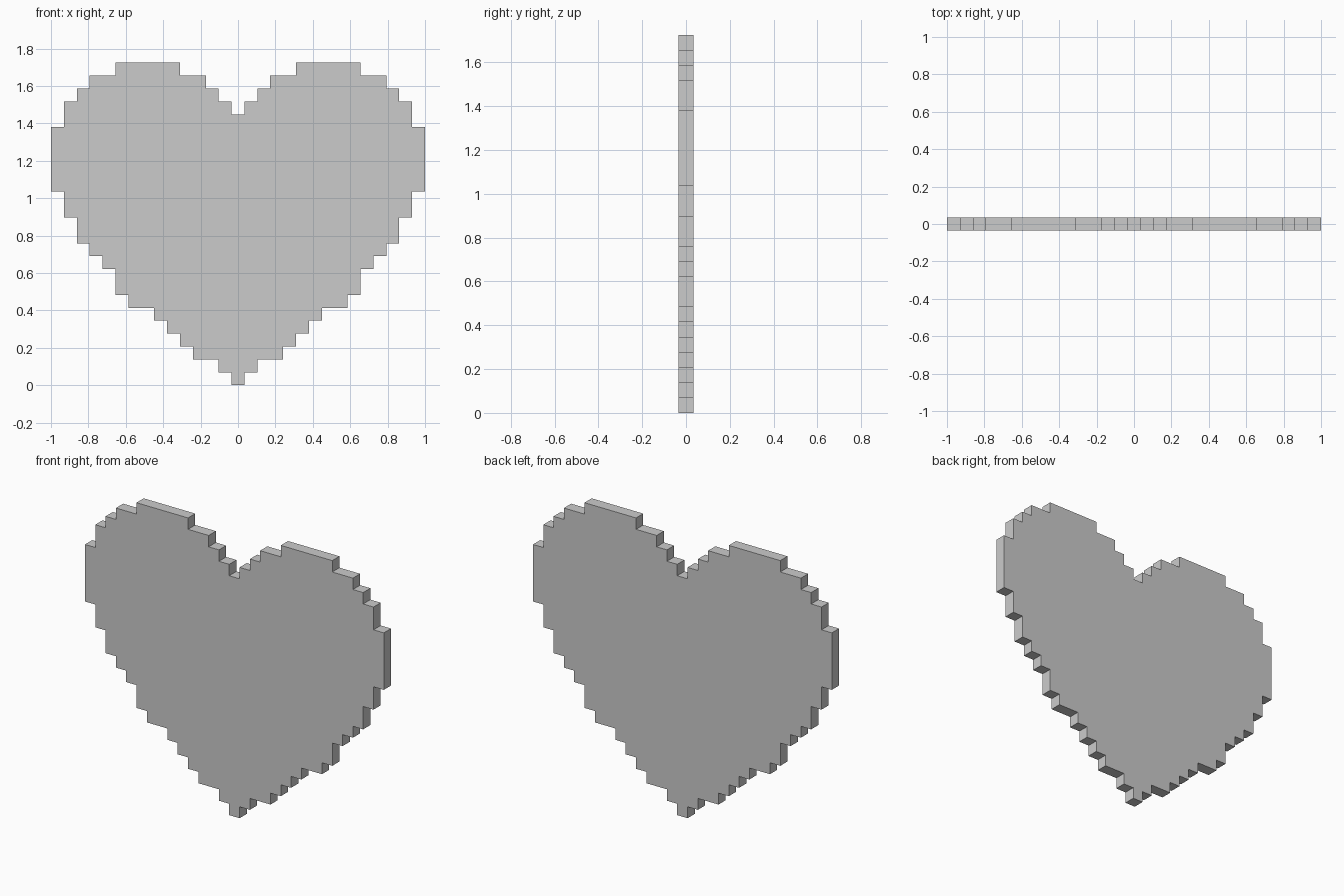
import bpy, bmesh

if "Cube" in bpy.data.objects:
    bpy.data.objects.remove(bpy.data.objects["Cube"])

CELL = 2 / 29  # one pixel; the heart is 29 wide and 25 tall

# Right half outline as stair steps: (half-width in pixels, top row of the step)
outer = [(0.5, 1), (1.5, 2), (3.5, 3), (4.5, 4), (5.5, 5), (6.5, 6), (8.5, 7),
         (9.5, 9), (10.5, 10), (11.5, 11), (12.5, 13), (13.5, 15), (14.5, 20),
         (13.5, 22), (12.5, 23), (11.5, 24), (9.5, 25)]
# Notch between the lobes, going down: (inner edge, bottom row of the step)
notch = [(4.5, 24), (2.5, 23), (1.5, 22), (0.5, 21)]


def staircase(steps, row):
    """Each step runs sideways to x, then vertically to the next row."""
    points = []
    for x, next_row in steps:
        points += [(x, row), (x, next_row)]
        row = next_row
    return points


# Mirror the right half to close the outline
right = staircase(outer, 0) + staircase(notch, 25)
outline = right + [(-x, z) for x, z in reversed(right)]

# Pixel heart plate, one pixel thick
bm = bmesh.new()
front = bm.faces.new([bm.verts.new((x * CELL, -CELL / 2, z * CELL)) for x, z in outline])
result = bmesh.ops.extrude_face_region(bm, geom=[front], use_keep_orig=True)
back = [g for g in result["geom"] if isinstance(g, bmesh.types.BMVert)]
bmesh.ops.translate(bm, verts=back, vec=(0, CELL, 0))
bmesh.ops.recalc_face_normals(bm, faces=bm.faces)

mesh = bpy.data.meshes.new("pixel_heart")
bm.to_mesh(mesh)
bm.free()
bpy.context.collection.objects.link(bpy.data.objects.new("pixel_heart", mesh))
